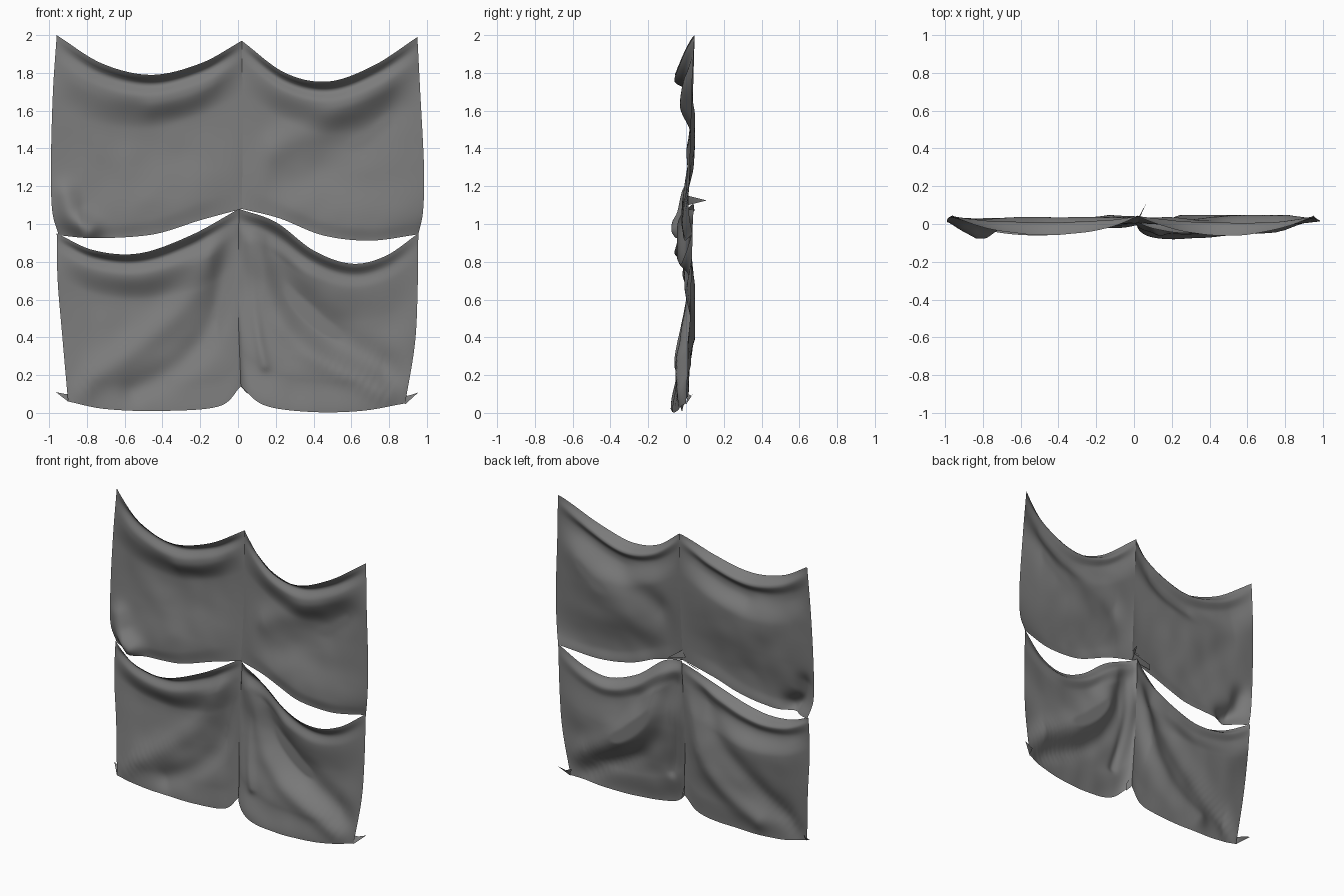
import bpy, bmesh, math
from mathutils import Vector, noise

cube = bpy.data.objects.get("Cube")
if cube:
    bpy.data.objects.remove(cube, do_unlink=True)

# Cloth colour
cloth = bpy.data.materials.new("grey cloth")
cloth.use_nodes = True
GREY = (0.2, 0.2, 0.2, 1)
cloth.diffuse_color = GREY
shader = cloth.node_tree.nodes["Principled BSDF"]
shader.inputs["Base Color"].default_value = GREY
shader.inputs["Roughness"].default_value = 0.9

SEGMENTS = 72
BACK = 0.047


def curve_at(points, t):
    """Smooth curve through evenly spaced control points."""
    pts = [Vector(p) for p in points]
    pts = [2 * pts[0] - pts[1]] + pts + [2 * pts[-1] - pts[-2]]
    spans = len(pts) - 3
    i = min(int(t * spans), spans - 1)
    f = t * spans - i
    a, b, c, d = pts[i:i + 4]
    return 0.5 * (2 * b + (c - a) * f + (2 * a - 5 * b + 4 * c - d) * f ** 2
                  + (3 * b - a - 3 * c + d) * f ** 3)


def profile_at(profile, v):
    """Forward bulge of the sheet from top (v = 0) to bottom (v = 1)."""
    for (v0, d0), (v1, d1) in zip(profile, profile[1:]):
        if v <= v1:
            f = (v - v0) / (v1 - v0)
            return d0 + (d1 - d0) * f * f * (3 - 2 * f)
    return profile[-1][1]


def fold_height(p, height, width, path):
    """Soft ridge (or trough, if negative) along a curved path on the cloth."""
    nearest = min((p - q).length for q in path)
    return height * math.exp(-(nearest / width) ** 2)


def finish(name, bm):
    mesh = bpy.data.meshes.new(name)
    bm.to_mesh(mesh)
    bm.free()
    mesh.materials.append(cloth)
    obj = bpy.data.objects.new(name, mesh)
    bpy.context.collection.objects.link(obj)
    for face in mesh.polygons:
        face.use_smooth = True
    return obj


def sheet(name, top, bottom, left, right, profile, folds, lean=0.5):
    """Hanging cloth between four borders: top, bottom (x, z), sides (x, z, y)."""
    corners = [Vector(p) for p in (top[0], top[-1], bottom[0], bottom[-1])]
    folds = [(h, w, [curve_at(path, k / 40) for k in range(41)])
             for h, w, path in folds]
    power = math.log(0.5) / math.log(lean)
    bm = bmesh.new()
    rows = []
    for j in range(SEGMENTS + 1):
        v = j / SEGMENTS
        side_a, side_b = curve_at(left, v), curve_at(right, v)
        row = []
        for i in range(SEGMENTS + 1):
            u = i / SEGMENTS
            side = side_a.lerp(side_b, u)
            p = curve_at(top, u).lerp(curve_at(bottom, u), v) + side.xy
            p -= corners[0].lerp(corners[1], u).lerp(corners[2].lerp(corners[3], u), v)
            pin = max(0, math.sin(math.pi * u ** power)) ** 0.8
            ridge = sum(fold_height(p, *f) for f in folds)
            ridge *= min(1, 6 * u, 6 * (1 - u)) * min(1, 6 * v)
            wrinkle = 0.005 * pin * noise.noise((p.x * 7, 0, p.y * 7))
            # Borders curl forward while the middle rests against the wall
            base = side.z + (BACK - side.z) * pin
            y = base - pin * profile_at(profile, v) - ridge + wrinkle
            row.append(bm.verts.new((p.x, min(y, BACK), p.y)))
        rows.append(row)
    for a, b in zip(rows, rows[1:]):
        for i in range(SEGMENTS):
            bm.faces.new((a[i], b[i], b[i + 1], a[i + 1]))
    return finish(name, bm)


def loose_corner(name, *points):
    """Small turned flap of cloth."""
    bm = bmesh.new()
    verts = [bm.verts.new(p) for p in points]
    for i in range(1, len(verts) - 1):
        bm.faces.new((verts[0], verts[i], verts[i + 1]))
    return finish(name, bm)


# Overhanging lip, swag roll, hollow against the wall, then a billow to the hem
upper_profile = [(0, .107), (.055, .04), (.12, .07), (.3, .01),
                 (.85, .07), (1, .06)]
lower_profile = [(0, .107), (.06, .04), (.14, .065), (.32, .01),
                 (.85, .06), (1, .07)]
billow_profile = [(0, .097), (.07, .04), (.14, .06), (.35, .025),
                  (.8, .1), (1, .125)]

upper_seam = [(.02, 1.97, .045), (.025, 1.5, .03), (.02, 1.08, .005)]
lower_seam = [(.005, 1.08, .04), (0, .6, .015), (.015, .14, -.005)]

# Upper pair
sheet("upper_right_sheet",
      top=[(-.96, 2), (-.72, 1.85), (-.46, 1.79), (-.2, 1.85), (.02, 1.97)],
      bottom=[(-.95, .94), (-.75, .925), (-.45, .945), (-.2, 1.02), (.02, 1.08)],
      left=[(-.96, 2, .045), (-.98, 1.7, .035), (-.99, 1.35, .02),
            (-.985, 1.08, .01), (-.95, .94, .03)],
      right=upper_seam,
      profile=upper_profile,
      folds=[(.01, .09, [(-.9, 1.85), (-.75, 1.5), (-.5, 1.15)]),
             (.07, .07, [(-.94, 1.15), (-.9, 1.04), (-.8, .96)]),
             (.012, .06, [(-.08, 1.8), (-.25, 1.67), (-.45, 1.62)])])

sheet("upper_left_sheet",
      top=[(.02, 1.97), (.25, 1.8), (.48, 1.755), (.72, 1.84), (.95, 1.99)],
      bottom=[(.02, 1.08), (.22, 1.03), (.45, .94), (.7, .912), (.955, .945)],
      left=upper_seam,
      right=[(.95, 1.99, .045), (.965, 1.7, .03), (.985, 1.3, .018),
             (.98, 1.07, .015), (.955, .945, .035)],
      profile=upper_profile,
      folds=[(.02, .09, [(.9, 1.88), (.6, 1.62), (.2, 1.4)]),
             (-.015, .1, [(.85, 1.62), (.6, 1.4), (.25, 1.2)])])

# Lower pair
sheet("lower_right_sheet",
      top=[(-.96, .95), (-.76, .86), (-.52, .845), (-.25, .94), (.005, 1.08)],
      bottom=[(-.9, .06), (-.7, .02), (-.4, .01), (-.1, .035), (.015, .14)],
      left=[(-.96, .95, .03), (-.955, .7, .01), (-.93, .4, -.005), (-.9, .06, -.04)],
      right=lower_seam,
      profile=lower_profile,
      folds=[(.028, .08, [(-.08, 1), (-.2, .7), (-.45, .42), (-.85, .12)]),
             (-.03, .07, [(-.03, .9), (-.1, .55), (-.28, .28), (-.55, .12)])])

sheet("lower_left_sheet",
      top=[(.005, 1.08), (.2, 1.01), (.4, .86), (.6, .79), (.78, .83), (.955, .95)],
      bottom=[(.015, .14), (.14, .04), (.38, .005), (.65, .01), (.885, .05)],
      left=lower_seam,
      right=[(.955, .95, .035), (.95, .6, .025), (.935, .35, .015), (.885, .05, 0)],
      profile=billow_profile, lean=0.34,
      folds=[(.025, .07, [(.07, .95), (.18, .6), (.35, .35), (.8, .09)]),
             (-.04, .09, [(.14, 1), (.3, .62), (.5, .4), (.88, .2)]),
             (.015, .03, [(.05, .9), (.09, .5), (.14, .25)])])

# Turned corners at the outer hems
loose_corner("right_hem_corner", (-.9, -.04, .06), (-.965, .025, .11),
             (-.915, .01, .1), (-.89, -.02, .1))
loose_corner("left_hem_corner", (.885, 0, .045), (.87, .01, .1),
             (.9, .03, .09), (.955, .04, .108))

# Gathered cloth where the four sheets meet
loose_corner("centre_knot", (.02, .01, 1.15), (.065, .11, 1.125),
             (.01, .01, 1.1), (-.02, .03, 1.12))
loose_corner("centre_gather", (.02, .005, 1.08), (.03, .04, 1.11),
             (-.1, .045, 1.07), (-.12, .02, 1.05))
loose_corner("centre_hem_curl", (.015, .0, .14), (.05, -.02, .1),
             (.045, -.03, .15), (.015, -.01, .22))
